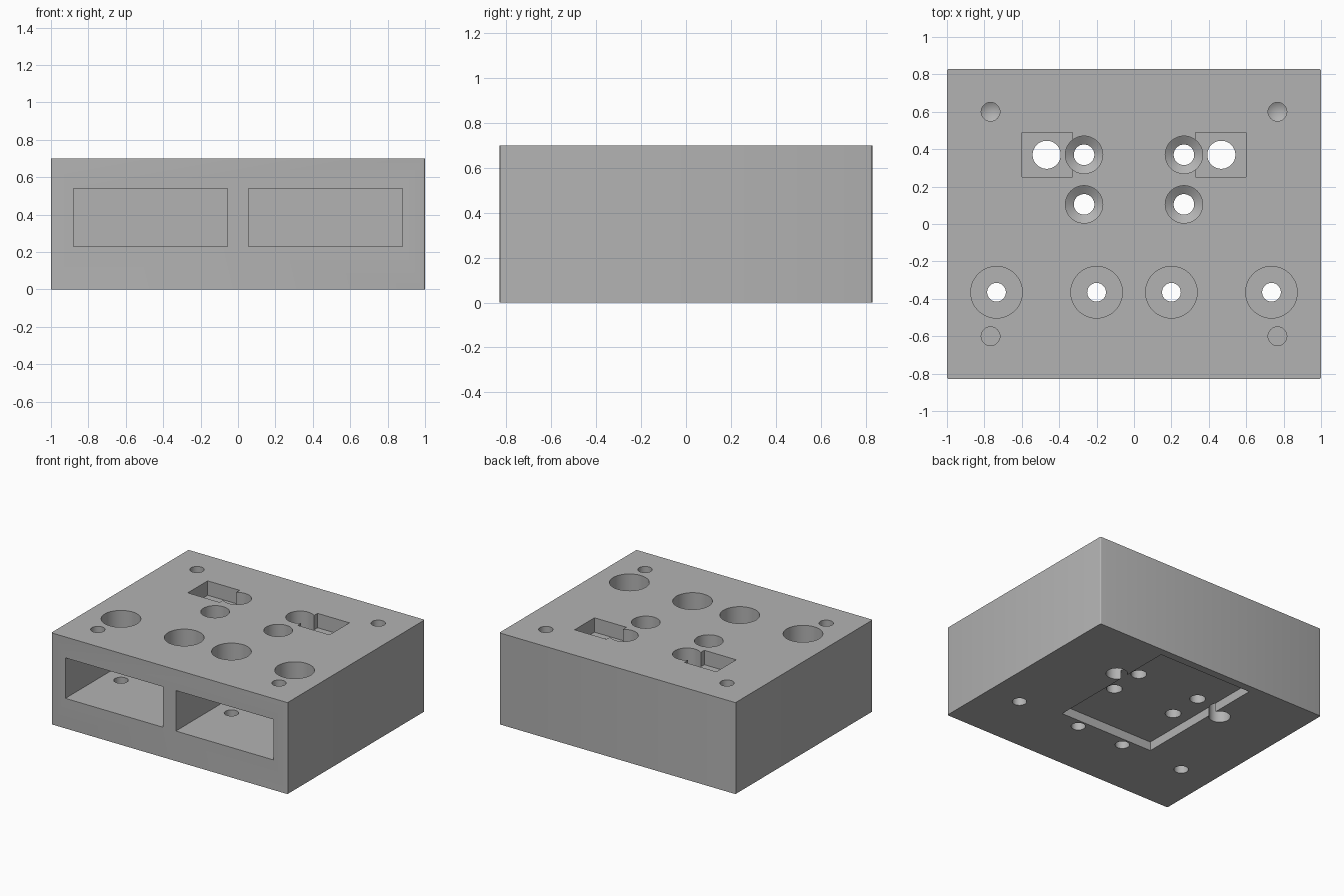
import bpy, bmesh, math

old = bpy.data.objects.get("Cube")
if old:
    bpy.data.objects.remove(old, do_unlink=True)

grey = bpy.data.materials.new("plain grey")
grey.use_nodes = True
COLOUR = (0.45, 0.45, 0.45, 1)
grey.diffuse_color = COLOUR
grey.node_tree.nodes["Principled BSDF"].inputs["Base Color"].default_value = COLOUR

TOP = 0.7
OVER = 0.1  # how far cutters reach past the surface
SIDES = 48


def make_object(name, bm):
    bmesh.ops.recalc_face_normals(bm, faces=bm.faces)
    mesh = bpy.data.meshes.new(name)
    bm.to_mesh(mesh)
    bm.free()
    mesh.materials.append(grey)
    obj = bpy.data.objects.new(name, mesh)
    bpy.context.collection.objects.link(obj)
    return obj


def box(name, low, high, edge_bevel=0):
    """Box between two corners, with optionally bevelled upright edges."""
    bm = bmesh.new()
    bmesh.ops.create_cube(bm, size=1)
    for v in bm.verts:
        v.co = [high[i] if v.co[i] > 0 else low[i] for i in range(3)]
    if edge_bevel:
        upright = [e for e in bm.edges
                   if abs(e.verts[0].co.z - e.verts[1].co.z) > 0.1]
        bmesh.ops.bevel(bm, geom=upright, offset=edge_bevel, segments=3,
                        profile=0.5, affect='EDGES')
    return make_object(name, bm)


def drill(name, x, y, profile):
    """Turned cutter from (radius, z) pairs; a zero radius makes a point."""
    bm = bmesh.new()
    rings = []
    for r, z in profile:
        if r == 0:
            rings.append([bm.verts.new((x, y, z))] * SIDES)
        else:
            angles = [math.tau * i / SIDES for i in range(SIDES)]
            rings.append([bm.verts.new((x + r * math.cos(a), y + r * math.sin(a), z))
                          for a in angles])
    for a, b in zip(rings, rings[1:]):
        for i in range(SIDES):
            j = (i + 1) % SIDES
            corners = [a[i], a[j], b[j], b[i]]
            bm.faces.new(list(dict.fromkeys(corners)))
    for ring in (rings[0], rings[-1]):
        if ring[0] is not ring[1]:
            bm.faces.new(ring)
    return make_object(name, bm)


block = box("housing_block", (-1, -0.83, 0), (1, 0.83, TOP), 0.012)
above, below = TOP + OVER, -OVER

# Square recess in the underside
cutters = [box("underside_recess_cutter", (-0.4, -0.3, below), (0.4, 0.77, 0.068))]

for s in (-1, 1):
    # Front pocket
    xs = sorted((s * 0.055, s * 0.88))
    cutters.append(box("front_pocket_cutter", (xs[0], -0.83 - OVER, 0.23),
                       (xs[1], -0.17, 0.54)))
    # Wide openings above the pocket, small holes through its floor
    for x in (0.2, 0.735):
        cutters.append(drill("wide_hole_cutter", s * x, -0.365,
                             [(0.138, above), (0.138, 0.4)]))
        cutters.append(drill("floor_hole_cutter", s * x, -0.365,
                             [(0.05, 0.35), (0.05, below)]))
    # Rectangular slot with a through hole
    xs = sorted((s * 0.33, s * 0.6))
    cutters.append(box("slot_cutter", (xs[0], 0.25, TOP - 0.11), (xs[1], 0.49, above)))
    cutters.append(drill("slot_hole_cutter", s * 0.467, 0.37,
                         [(0.075, above), (0.075, below)]))
    # Stepped screw holes with a conical seat
    for y in (0.105, 0.37):
        cutters.append(drill("screw_hole_cutter", s * 0.267, y,
                             [(0.1, above), (0.1, 0.28), (0.055, 0.25), (0.055, below)]))
    # Blind corner holes with a drill point
    for y in (-0.6, 0.6):
        cutters.append(drill("corner_hole_cutter", s * 0.767, y,
                             [(0.05, above), (0.05, 0.38), (0, 0.35)]))

# Cut everything out of the block
for cutter in cutters:
    cutter.hide_render = True
    mod = block.modifiers.new(cutter.name, 'BOOLEAN')
    mod.operation = 'DIFFERENCE'
    mod.solver = 'EXACT'
    mod.object = cutter

bpy.context.view_layer.update()
graph = bpy.context.evaluated_depsgraph_get()
result = bpy.data.meshes.new_from_object(block.evaluated_get(graph))
block.modifiers.clear()
block.data = result
result.name = "housing_block"
for cutter in cutters:
    bpy.data.objects.remove(cutter, do_unlink=True)

# One material slot, smooth bores, sharp edges
result.materials.clear()
result.materials.append(grey)
for poly in result.polygons:
    poly.material_index = 0
bpy.ops.object.select_all(action='DESELECT')
block.select_set(True)
bpy.context.view_layer.objects.active = block
bpy.ops.object.shade_smooth_by_angle(angle=math.radians(25))
